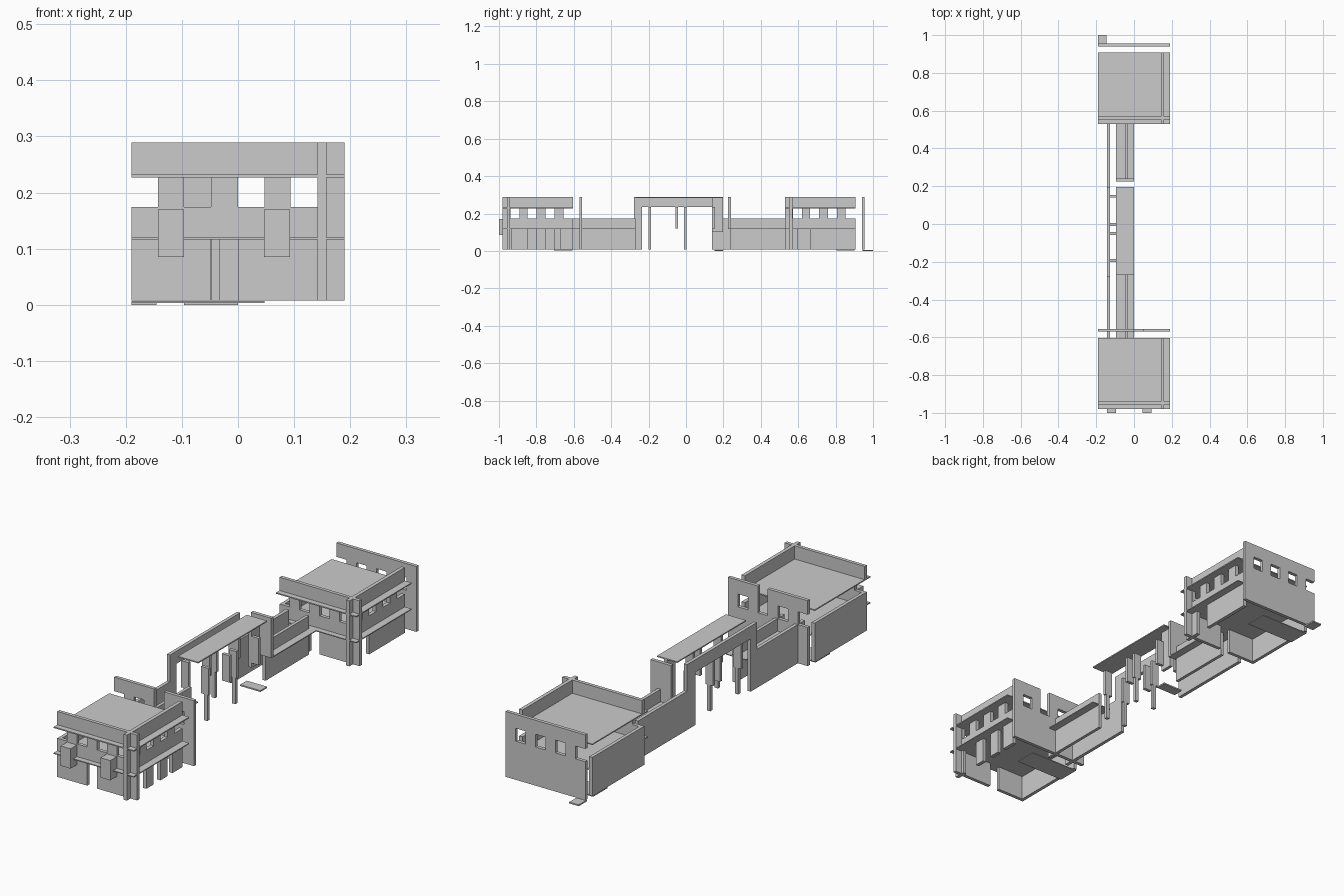
import bpy

if "Cube" in bpy.data.objects:
    bpy.data.objects.remove(bpy.data.objects["Cube"])


def box(name, x0, x1, y0, y1, z0, z1):
    """Axis-aligned box given by its limits."""
    bpy.ops.mesh.primitive_cube_add(size=1, location=((x0 + x1) / 2, (y0 + y1) / 2, (z0 + z1) / 2))
    o = bpy.context.object
    o.name = name
    o.scale = (x1 - x0, y1 - y0, z1 - z0)
    return o


def profile(name, pts, x0, x1):
    """Extrude a y-z outline along x."""
    n = len(pts)
    verts = [(x, y, z) for x in (x0, x1) for y, z in pts]
    faces = [tuple(range(n))[::-1], tuple(range(n, 2 * n))]
    faces += [(i, (i + 1) % n, n + (i + 1) % n, n + i) for i in range(n)]
    me = bpy.data.meshes.new(name)
    me.from_pydata(verts, [], faces)
    o = bpy.data.objects.new(name, me)
    bpy.context.collection.objects.link(o)


G, FLOOR, SILL, HEAD, TOP = 0.008, 0.118, 0.174, 0.229, 0.289
PIERS_X = [(-0.143, -0.096), (-0.048, 0.0), (0.047, 0.094), (0.142, 0.19)]


def block(tag, oy, lower_side):
    """One of the two identical square buildings, shifted by oy in y."""
    ya, yb = oy - 0.98, oy - 0.603
    f0, f1 = oy - 0.956, oy - 0.941
    # roof, floor and ground slabs
    box(tag + "_roof_slab", -0.19, 0.19, ya, yb, HEAD - 0.002, HEAD + 0.003)
    box(tag + "_floor_slab", -0.19, 0.19, ya, yb, FLOOR - 0.002, FLOOR + 0.002)
    box(tag + "_ground_slab", -0.19, 0.047, oy - 0.705, oy - 0.608, 0.003, 0.007)
    # front wall: parapet, piers, sill band, lower panels around the door
    box(tag + "_front_parapet", -0.19, 0.19, f0, f1, HEAD, TOP)
    box(tag + "_front_sill", -0.19, 0.19, f0, f1, FLOOR, SILL)
    for a, b in PIERS_X:
        box(tag + "_front_pier", a, b, f0, f1, SILL, HEAD)
    for a, b in [(-0.19, -0.048), (0.0, 0.19)]:
        box(tag + "_front_lower_panel", a, b, f0, f1, G, FLOOR)
    # right wall
    x0, x1 = 0.142, 0.158
    box(tag + "_side_parapet", x0, x1, ya, yb, HEAD, TOP)
    box(tag + "_side_sill", x0, x1, ya, yb, FLOOR, SILL)
    for a, b in [(-0.98, -0.938), (-0.89, -0.847), (-0.798, -0.752), (-0.703, -0.656)]:
        box(tag + "_side_pier", x0, x1, oy + a, oy + b, SILL, HEAD)
    for a, b in lower_side:
        box(tag + "_side_lower_panel", x0, x1, oy + a, oy + b, G, FLOOR)
    # low left wall
    box(tag + "_left_wall", -0.19, -0.175, f0, yb, G, SILL)


block("south", 0.0, [(-0.98, -0.93), (-0.847, -0.8), (-0.752, -0.703), (-0.67, -0.603)])
block("north", 1.51, [(-0.98, -0.91), (-0.845, -0.603)])

# boxes hung on the south front
for x in (-0.143, 0.046):
    box("front_hanging_box", x, x + 0.047, -1.0, -0.95, 0.085, 0.17)

# detached back walls with the same window grid
for tag, y in (("south", -0.57), ("north", 0.94)):
    box(tag + "_back_wall_base", -0.19, 0.19, y, y + 0.015, G, SILL)
    for a, b in PIERS_X:
        box(tag + "_back_pier", a, b, y, y + 0.015, SILL, HEAD)
    bands = [(-0.19, 0.0), (0.047, 0.19)] if tag == "south" else [(-0.19, 0.19)]
    for a, b in bands:
        box(tag + "_back_parapet", a, b, y, y + 0.015, HEAD, TOP)

# entry slabs
box("back_entry_slab", -0.19, -0.145, 0.945, 1.0, 0, 0.006)
box("passage_entry_slab", -0.096, 0.0, 0.152, 0.197, 0, 0.006)

# corridor left wall: low at the ends, raised into an arch in the middle
profile("corridor_left_wall", [
    (-0.603, G), (-0.235, G), (-0.235, 0.235), (0.14, 0.235), (0.14, G), (0.53, G),
    (0.53, SILL), (0.197, SILL), (0.197, TOP), (-0.278, TOP), (-0.278, SILL), (-0.603, SILL)],
    -0.143, -0.128)

# corridor right walls with their ledges
for a, b in ((-0.603, -0.27), (0.235, 0.53)):
    box("corridor_right_wall", -0.047, -0.033, a, b, G, SILL)
    box("corridor_ledge", -0.096, 0.0, a, b, FLOOR - 0.002, FLOOR + 0.002)

# passage roof and its side panels
box("passage_roof", -0.096, 0.0, -0.27, 0.197, TOP - 0.005, TOP)
box("passage_side_panel", -0.047, -0.033, 0.14, 0.197, 0.1, TOP - 0.004)
box("passage_cross_panel", -0.096, 0.0, 0.225, 0.24, FLOOR, TOP)

# cross piers under the passage roof, some hanging, some to the ground
for y, z in ((-0.2, G), (-0.057, 0.12), (-0.01, G), (0.14, 0.12)):
    for a, b in PIERS_X[:2]:
        box("passage_pier", a + 0.012, b, y, y + 0.014, 0.12, 0.235)
        if z == G:
            box("passage_post", b - 0.022, b - 0.006, y, y + 0.014, G, 0.125)
